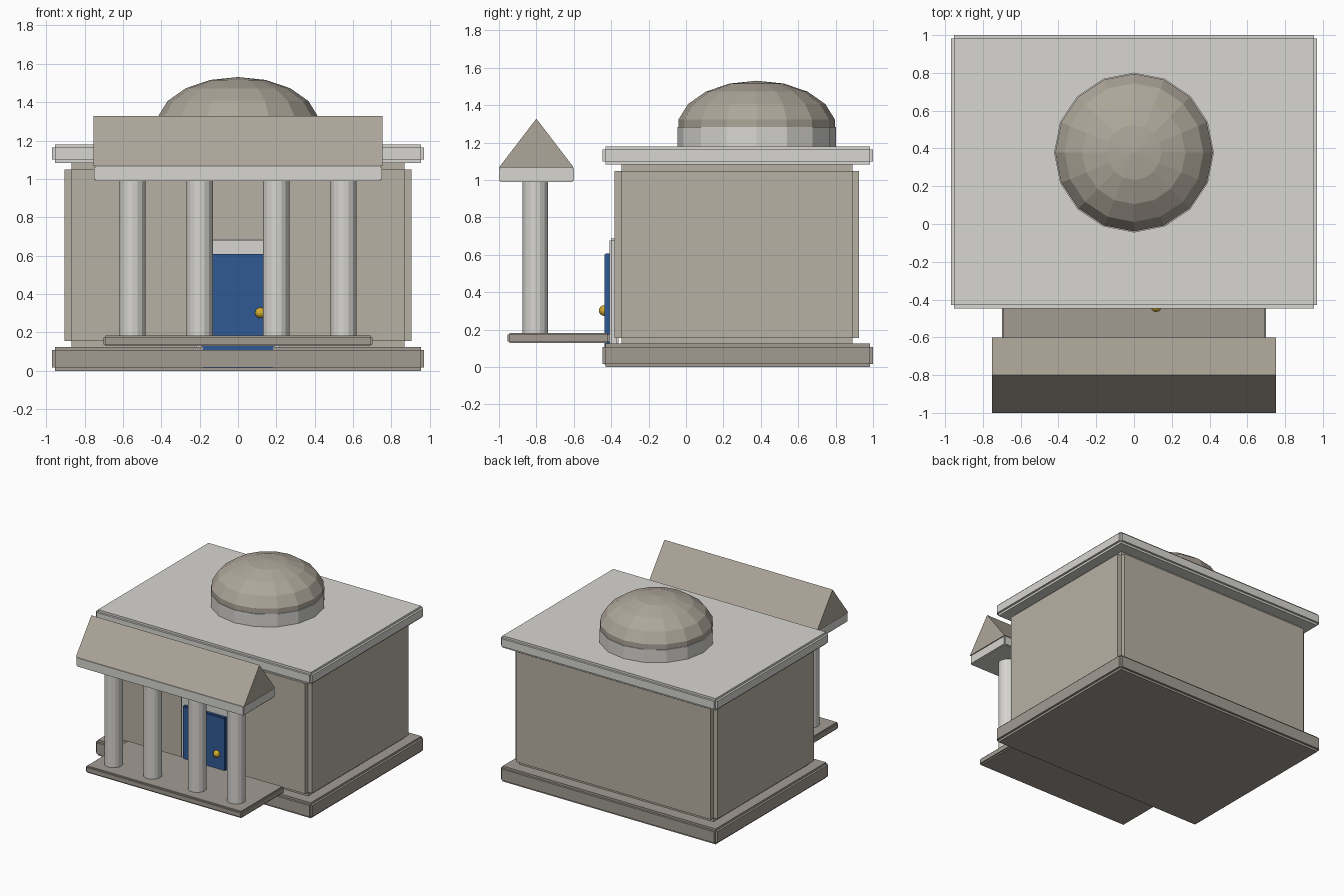
import bpy, bmesh, math
from mathutils import Matrix, Vector

if "Cube" in bpy.data.objects:
    bpy.data.objects.remove(bpy.data.objects["Cube"])


def material(name, r, g, b):
    m = bpy.data.materials.new(name)
    m.diffuse_color = (r, g, b, 1)
    m.use_nodes = True
    m.node_tree.nodes["Principled BSDF"].inputs["Base Color"].default_value = m.diffuse_color
    return m


STONE = material("stone", 0.47, 0.44, 0.37)
TRIM = material("trim", 0.68, 0.67, 0.64)
PLINTH = material("plinth", 0.36, 0.33, 0.29)
ROOF = material("roof", 0.42, 0.38, 0.32)
BLUE = material("blue", 0.03, 0.10, 0.30)
GOLD = material("gold", 0.65, 0.42, 0.03)


def finish(name, bm, mat):
    me = bpy.data.meshes.new(name)
    bm.to_mesh(me)
    bm.free()
    ob = bpy.data.objects.new(name, me)
    me.materials.append(mat)
    bpy.context.collection.objects.link(ob)
    return ob


def notched_box(name, x, y, z, inset, mat):
    """Block with stepped edges: three crossing boxes, each full size on one axis."""
    bm = bmesh.new()
    lo, hi = Vector((x[0], y[0], z[0])), Vector((x[1], y[1], z[1]))
    for axis in range(3):
        size = hi - lo
        for k in range(3):
            if k != axis:
                size[k] -= 2 * inset
        m = Matrix.Translation((lo + hi) / 2) @ Matrix.Diagonal((*size, 1))
        bmesh.ops.create_cube(bm, size=1, matrix=m)
    return finish(name, bm, mat)


def cylinder(name, x, y, z0, z1, r, sides, mat):
    bm = bmesh.new()
    bmesh.ops.create_cone(bm, cap_ends=True, segments=sides, radius1=r, radius2=r,
                          depth=z1 - z0, matrix=Matrix.Translation((x, y, (z0 + z1) / 2)))
    return finish(name, bm, mat)


def ball(name, centre, r, height, u, v, mat):
    bm = bmesh.new()
    m = Matrix.Translation(centre) @ Matrix.Diagonal((r, r, height, 1))
    bmesh.ops.create_uvsphere(bm, u_segments=u, v_segments=v, radius=1, matrix=m)
    return finish(name, bm, mat)


# Main building
notched_box("base", (-0.97, 0.97), (-0.447, 1.0), (0, 0.125), 0.017, PLINTH)
notched_box("walls", (-0.905, 0.905), (-0.382, 0.925), (0.12, 1.085), 0.036, STONE)
notched_box("roof_slab", (-0.97, 0.97), (-0.447, 1.0), (1.083, 1.18), 0.017, TRIM)

# Dome on its drum
cylinder("dome_drum", 0, 0.378, 1.18, 1.283, 0.423, 16, TRIM)
ball("dome", (0, 0.378, 1.281), 0.424, 0.25, 16, 9, ROOF)

# Porch floor, columns and beam
notched_box("porch_floor", (-0.70, 0.70), (-0.955, -0.41), (0.128, 0.183), 0.01, PLINTH)
for i, x in enumerate((-0.55, -0.2, 0.2, 0.55)):
    cylinder(f"column_{i + 1}", x, -0.806, 0.18, 0.995, 0.069, 16, TRIM)
notched_box("porch_beam", (-0.75, 0.75), (-1.0, -0.6), (0.99, 1.07), 0.007, TRIM)

# Porch gable, a triangle extruded sideways
bm = bmesh.new()
profile = [(-1.0, 1.067), (-0.6, 1.067), (-0.8, 1.328)]
tri = bm.faces.new([bm.verts.new((-0.753, y, z)) for y, z in profile])
out = bmesh.ops.extrude_face_region(bm, geom=[tri], use_keep_orig=True)
bmesh.ops.translate(bm, vec=(1.506, 0, 0),
                    verts=[g for g in out["geom"] if isinstance(g, bmesh.types.BMVert)])
bmesh.ops.recalc_face_normals(bm, faces=bm.faces)
finish("porch_gable", bm, ROOF)

# Doorway
notched_box("door_frame", (-0.23, 0.23), (-0.41, -0.36), (0.01, 0.688), 0.01, TRIM)
notched_box("door", (-0.19, 0.19), (-0.437, -0.39), (0.008, 0.608), 0.007, BLUE)
ball("door_knob", (0.117, -0.438, 0.302), 0.028, 0.028, 12, 8, GOLD)
